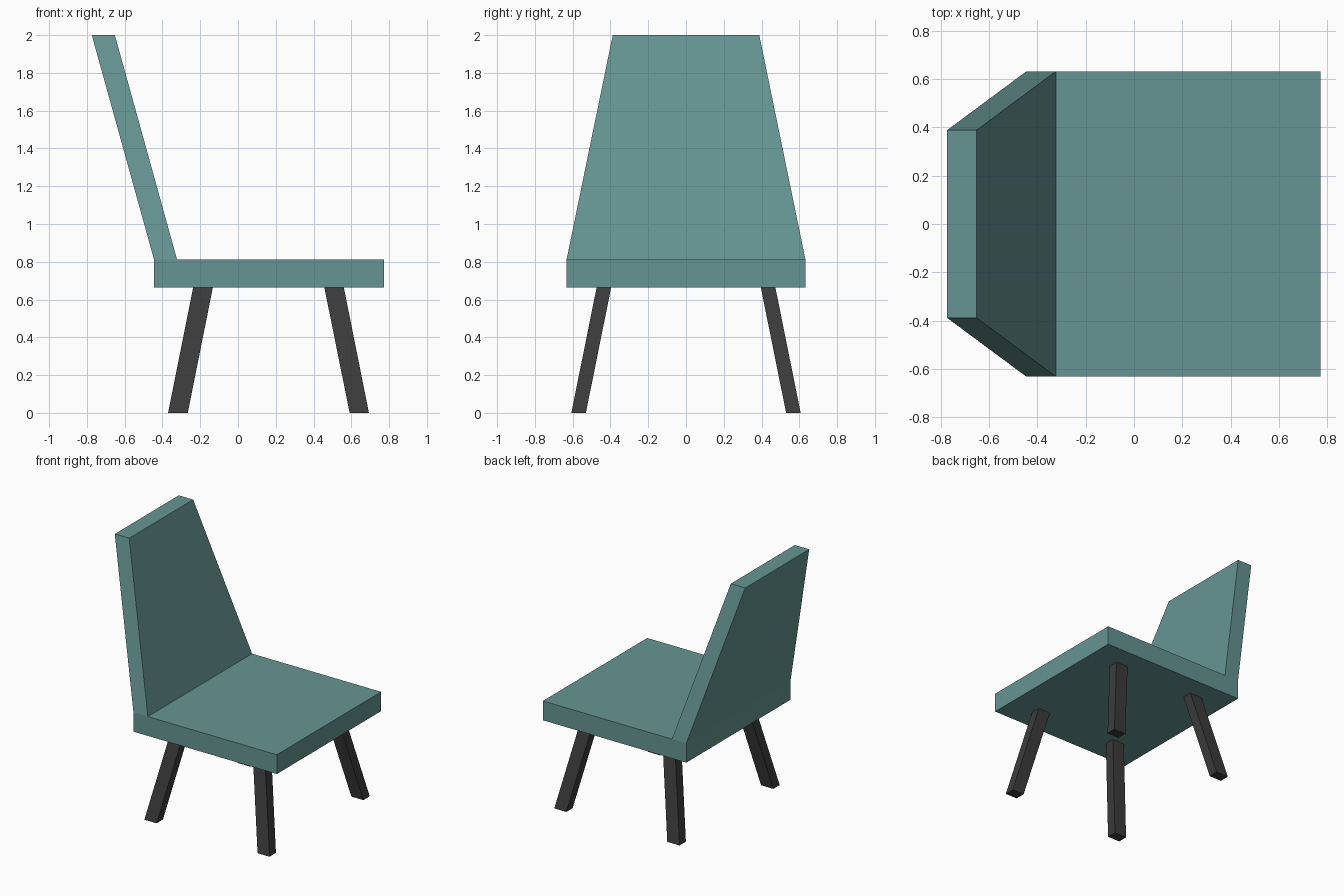
import bpy
import bmesh

if "Cube" in bpy.data.objects:
    bpy.data.objects.remove(bpy.data.objects["Cube"])


def material(name, rgb):
    mat = bpy.data.materials.new(name)
    mat.diffuse_color = (*rgb, 1.0)
    mat.use_nodes = True
    mat.node_tree.nodes["Principled BSDF"].inputs["Base Color"].default_value = mat.diffuse_color
    return mat


def loft_box(name, bottom, top, z0, z1, mat):
    """Six-sided block between two rectangles given as (x0, x1, y0, y1)."""
    bm = bmesh.new()
    rings = []
    for (x0, x1, y0, y1), z in ((bottom, z0), (top, z1)):
        rings.append([bm.verts.new((x, y, z)) for x, y in
                      ((x0, y0), (x1, y0), (x1, y1), (x0, y1))])
    low, high = rings
    bm.faces.new(low[::-1])
    bm.faces.new(high)
    for i in range(4):
        j = (i + 1) % 4
        bm.faces.new((low[i], low[j], high[j], high[i]))
    bmesh.ops.recalc_face_normals(bm, faces=bm.faces)
    mesh = bpy.data.meshes.new(name)
    bm.to_mesh(mesh)
    bm.free()
    mesh.materials.append(mat)
    obj = bpy.data.objects.new(name, mesh)
    bpy.context.collection.objects.link(obj)
    return obj


fabric = material("teal_fabric", (0.13, 0.30, 0.29))
dark = material("dark_leg", (0.045, 0.045, 0.045))

SEAT_LOW, SEAT_TOP = 0.665, 0.813

# Seat slab
seat_rect = (-0.445, 0.772, -0.632, 0.632)
loft_box("seat", seat_rect, seat_rect, SEAT_LOW, SEAT_TOP, fabric)

# Leaning backrest, narrowing towards the top
loft_box("backrest", (-0.445, -0.323, -0.632, 0.632),
         (-0.774, -0.652, -0.388, 0.388), SEAT_TOP, 2.0, fabric)

# Splayed legs: foot and top x ranges, repeated on both y sides
legs = {"rear_leg": ((-0.37, -0.266), (-0.237, -0.133)),
        "front_leg": ((0.591, 0.693), (0.457, 0.56))}
for name, (foot, head) in legs.items():
    for side, s in (("near", -1), ("far", 1)):
        loft_box(f"{name}_{side}", (*foot, *sorted((s * 0.53, s * 0.607))),
                 (*head, *sorted((s * 0.396, s * 0.473))), 0.0, SEAT_LOW, dark)
